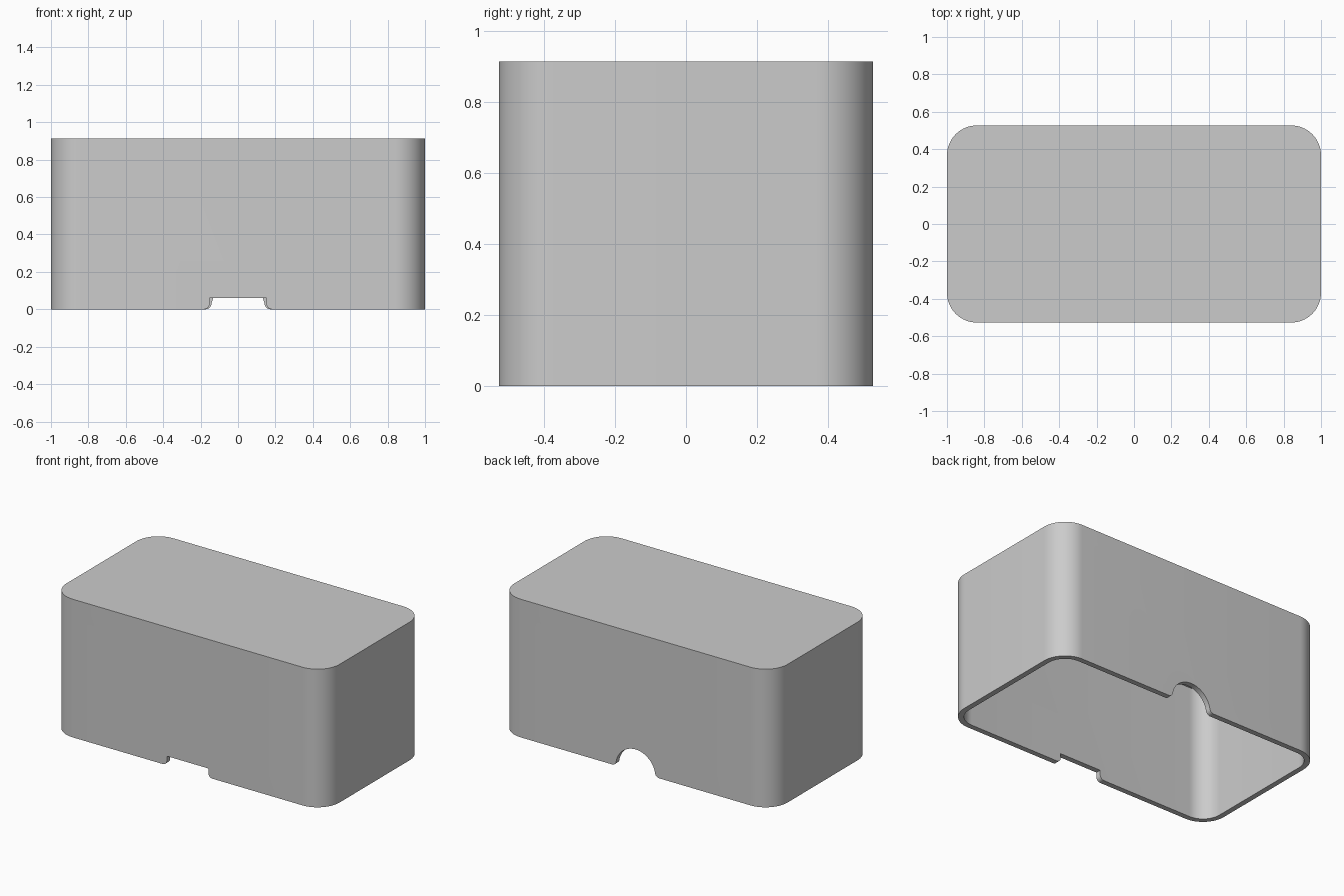
import bpy
import bmesh
from math import pi, sin, cos, sqrt, asin, radians

cube = bpy.data.objects.get("Cube")
if cube:
    bpy.data.objects.remove(cube, do_unlink=True)

HALF_X, HALF_Y, HEIGHT = 1.0, 0.527, 0.914
RADIUS, WALL, FLARE = 0.16, 0.035, 0.03

grey = bpy.data.materials.new("plain grey")
grey.use_nodes = True
colour = (0.6, 0.6, 0.6, 1)
grey.diffuse_color = colour
grey.node_tree.nodes["Principled BSDF"].inputs["Base Color"].default_value = colour


def arc(cx, cy, r, start, end, steps):
    angles = [start + (end - start) * i / steps for i in range(steps + 1)]
    return [(cx + r * cos(a), cy + r * sin(a)) for a in angles]


def prism(name, bottom, offset):
    """Extrude a closed outline of 3D points by an offset."""
    bm = bmesh.new()
    face = bm.faces.new([bm.verts.new(p) for p in bottom])
    top = bmesh.ops.extrude_face_region(bm, geom=[face])["geom"]
    bmesh.ops.translate(bm, vec=offset, verts=[v for v in top if isinstance(v, bmesh.types.BMVert)])
    bmesh.ops.recalc_face_normals(bm, faces=bm.faces)
    mesh = bpy.data.meshes.new(name)
    bm.to_mesh(mesh)
    bm.free()
    mesh.materials.append(grey)
    obj = bpy.data.objects.new(name, mesh)
    bpy.context.collection.objects.link(obj)
    return obj


def rounded_block(name, inset, z0, z1):
    r = RADIUS - inset
    x, y = HALF_X - RADIUS, HALF_Y - RADIUS
    outline = []
    for i, (sx, sy) in enumerate([(1, 1), (-1, 1), (-1, -1), (1, -1)]):
        outline += arc(sx * x, sy * y, r, i * pi / 2, (i + 1) * pi / 2, 16)
    return prism(name, [(px, py, z0) for px, py in outline], (0, 0, z1 - z0))


def wall_cutter(name, half, side):
    """Mirror the right half of a cut-out profile and push it through one wall."""
    half = [(half[0][0], -0.05)] + half
    outline = half + [(-x, z) for x, z in reversed(half) if x > 1e-5]
    y0 = side * HALF_Y - 0.1
    return prism(name, [(x, y0, z) for x, z in outline], (0, 0.2, 0))


# Square front notch with flared feet
notch_w = 0.152
notch = arc(notch_w + FLARE, FLARE, FLARE, -pi / 2, -pi, 8) + [(notch_w, 0.06)]

# Round back arch with flared feet
arch_r = 0.145
foot_x = sqrt((arch_r + FLARE) ** 2 - FLARE ** 2)
lean = asin(FLARE / (arch_r + FLARE))
arch = arc(foot_x, FLARE, FLARE, -pi / 2, -pi + lean, 8)
arch += arc(0, 0, arch_r, lean, pi / 2, 16)[1:]

# Hollow cover, open underneath
cover = rounded_block("cover", 0, 0, HEIGHT)
cutters = [
    rounded_block("cavity_cutter", WALL, -0.1, HEIGHT - WALL),
    wall_cutter("notch_cutter", notch, -1),
    wall_cutter("arch_cutter", arch, 1),
]

bpy.ops.object.select_all(action="DESELECT")
cover.select_set(True)
bpy.context.view_layer.objects.active = cover
for cutter in cutters:
    cutter.hide_render = True
    mod = cover.modifiers.new(cutter.name, "BOOLEAN")
    mod.operation = "DIFFERENCE"
    mod.solver = "EXACT"
    mod.object = cutter
    bpy.ops.object.modifier_apply(modifier=mod.name)
for cutter in cutters:
    bpy.data.objects.remove(cutter, do_unlink=True)

bpy.ops.object.shade_smooth_by_angle(angle=radians(30))
